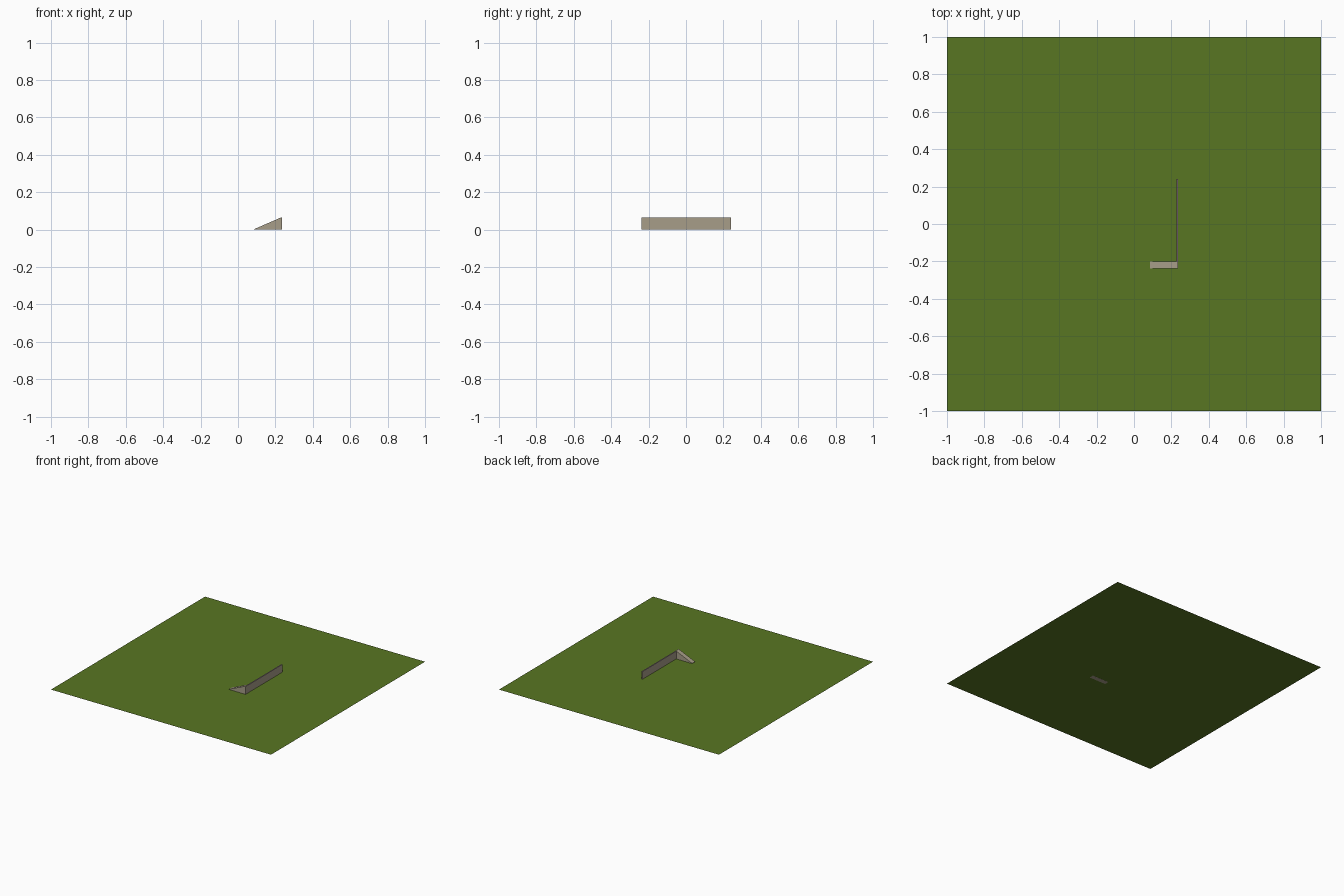
import bpy, bmesh
from mathutils import Vector

if "Cube" in bpy.data.objects:
    bpy.data.objects.remove(bpy.data.objects["Cube"])


def material(name, rgb):
    m = bpy.data.materials.new(name)
    m.diffuse_color = (*rgb, 1)
    m.use_nodes = True
    m.node_tree.nodes["Principled BSDF"].inputs["Base Color"].default_value = m.diffuse_color
    return m


grass = material("grass_green", (0.098, 0.182, 0.016))
stone = material("warm_stone", (0.39, 0.34, 0.25))
coping = material("mauve_coping", (0.33, 0.22, 0.30))


def prism(name, profile, y0, y1, mat):
    """Extrude an x-z profile along y."""
    bm = bmesh.new()
    face = bm.faces.new([bm.verts.new((x, y0, z)) for x, z in profile])
    ext = bmesh.ops.extrude_face_region(bm, geom=[face])["geom"]
    bmesh.ops.translate(bm, vec=Vector((0, y1 - y0, 0)),
                        verts=[v for v in ext if isinstance(v, bmesh.types.BMVert)])
    bmesh.ops.recalc_face_normals(bm, faces=bm.faces)
    me = bpy.data.meshes.new(name)
    bm.to_mesh(me)
    bm.free()
    me.materials.append(mat)
    ob = bpy.data.objects.new(name, me)
    bpy.context.collection.objects.link(ob)
    return ob


# Flat lawn
bpy.ops.mesh.primitive_plane_add(size=2)
lawn = bpy.context.object
lawn.name = "lawn"
lawn.data.materials.append(grass)

# Long low wall, with a differently coloured top face
wall = prism("long_wall", [(0.228, 0.0005), (0.236, 0.0005), (0.236, 0.064), (0.228, 0.064)],
             -0.20, 0.24, stone)
wall.data.materials.append(coping)
for p in wall.data.polygons:
    p.material_index = int(p.normal.z > 0.5)

# Wing wall at the front end, its top sloping down to the grass
prism("sloping_wing_wall", [(0.085, -0.0005), (0.236, -0.0005), (0.236, 0.064),
                            (0.228, 0.064), (0.085, 0.002)], -0.238, -0.20, stone)
